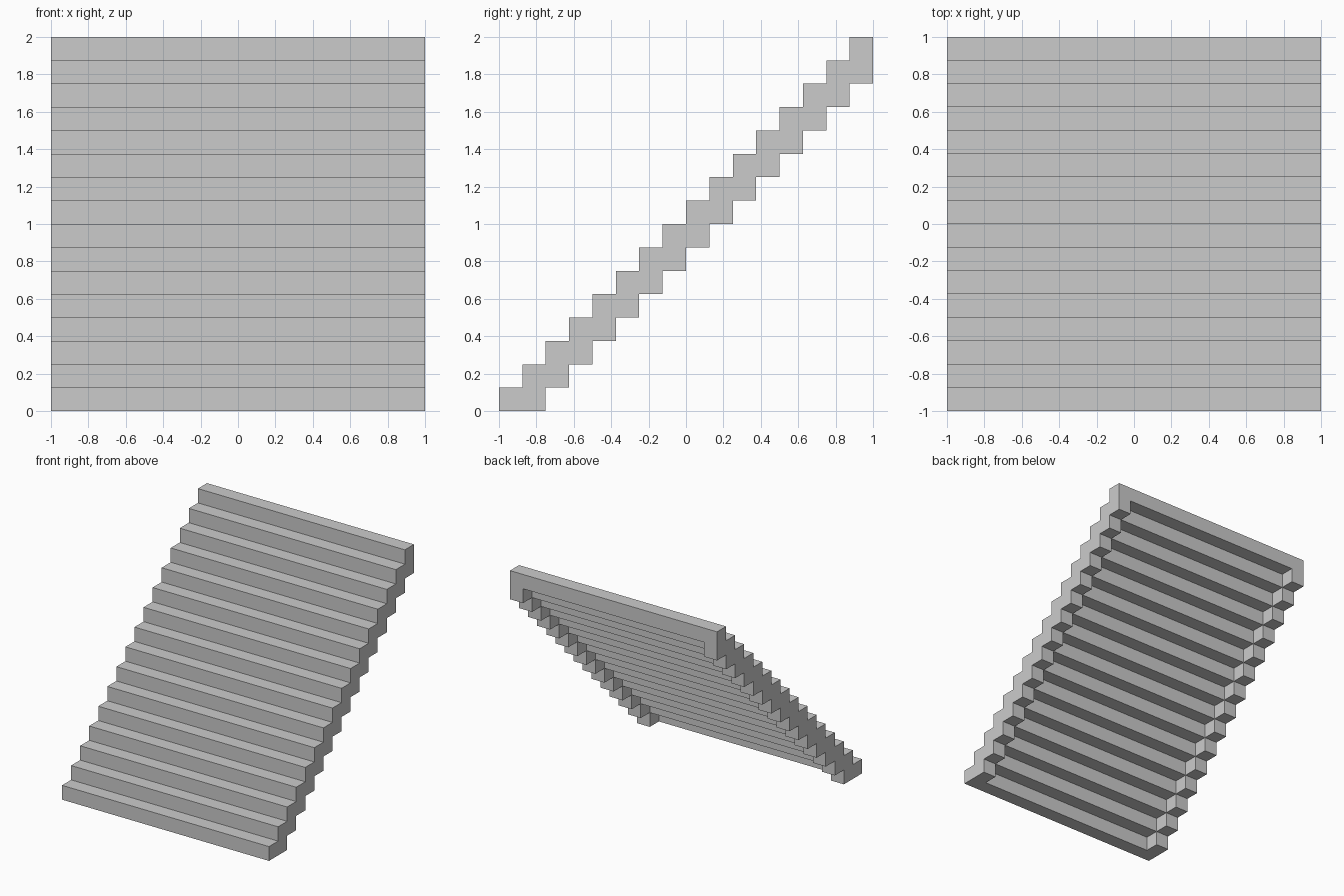
import bpy, bmesh
from mathutils import Vector

if "Cube" in bpy.data.objects:
    bpy.data.objects.remove(bpy.data.objects["Cube"])

N = 16                      # number of steps
S = 2.0 / N                 # tread depth, riser height and stringer width
XS = [-1, -1 + S, 1 - S, 1]  # left stringer, treads, right stringer

mat = bpy.data.materials.new("plain grey")
mat.diffuse_color = (0.6, 0.6, 0.6, 1)
mat.use_nodes = True
mat.node_tree.nodes["Principled BSDF"].inputs["Base Color"].default_value = mat.diffuse_color

# Blocks: one row of treads, plus a second block under each at both stringers
blocks = set()
for i in range(N):
    for part in range(3):
        blocks.add((part, i, i))
        if part != 1 and i > 0:
            blocks.add((part, i, i - 1))


def corner(c):
    return Vector((XS[c[0]], -1 + c[1] * S, c[2] * S))


# Outer skin only: a face wherever a block has no neighbour
bm = bmesh.new()
for b in sorted(blocks):
    for axis in range(3):
        u, v = (axis + 1) % 3, (axis + 2) % 3
        for side in (0, 1):
            near = list(b)
            near[axis] += 1 if side else -1
            if tuple(near) in blocks:
                continue
            ring = []
            for du, dv in ((0, 0), (1, 0), (1, 1), (0, 1)):
                c = list(b)
                c[axis] += side
                c[u] += du
                c[v] += dv
                ring.append(bm.verts.new(corner(c)))
            bm.faces.new(ring if side else ring[::-1])

# Weld and merge coplanar faces into clean treads, risers and stringer sides
bmesh.ops.remove_doubles(bm, verts=bm.verts[:], dist=1e-4)
bmesh.ops.dissolve_limit(bm, angle_limit=0.01, verts=bm.verts[:], edges=bm.edges[:])

mesh = bpy.data.meshes.new("staircase")
bm.to_mesh(mesh)
bm.free()
mesh.materials.append(mat)
stairs = bpy.data.objects.new("staircase", mesh)
bpy.context.collection.objects.link(stairs)
